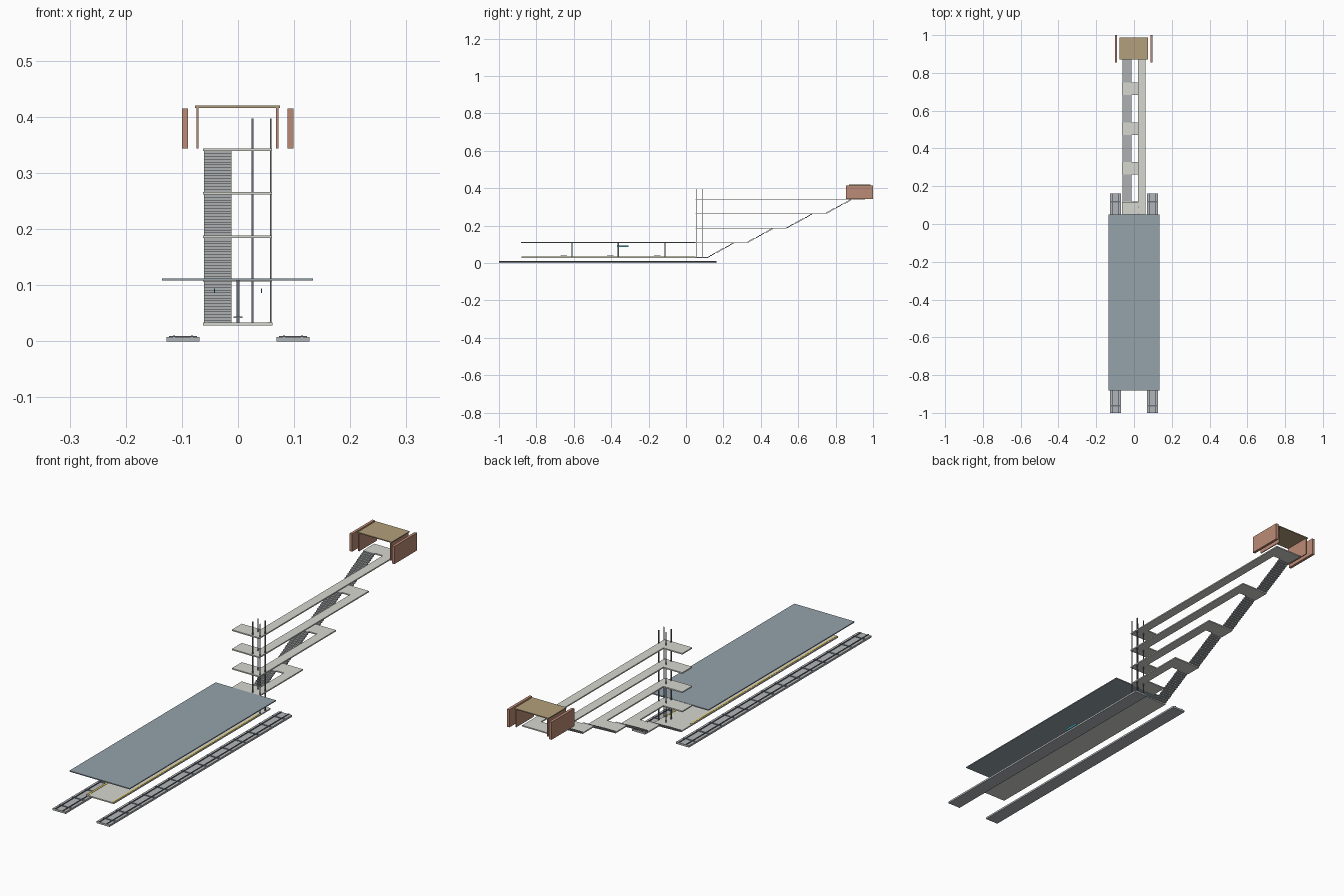
import bpy, bmesh

if "Cube" in bpy.data.objects:
    bpy.data.objects.remove(bpy.data.objects["Cube"])

def material(name, r, g, b):
    m = bpy.data.materials.new(name)
    m.diffuse_color = (r, g, b, 1)
    m.use_nodes = True
    m.node_tree.nodes["Principled BSDF"].inputs["Base Color"].default_value = m.diffuse_color
    return m

concrete = material("concrete", .68, .68, .64)
stone = material("stair_grey", .42, .44, .45)
ballast = material("ballast", .45, .47, .48)
steel = material("dark_steel", .15, .17, .20)
slate = material("canopy_slate", .30, .36, .41)
yellow = material("safety_yellow", .85, .65, .10)
teal = material("sign_teal", .05, .42, .48)
brick = material("brick", .50, .26, .18)
tan = material("roof_tan", .45, .35, .20)

def finish(name, bm, mat):
    bmesh.ops.recalc_face_normals(bm, faces=bm.faces[:])
    me = bpy.data.meshes.new(name)
    bm.to_mesh(me)
    bm.free()
    me.materials.append(mat)
    ob = bpy.data.objects.new(name, me)
    bpy.context.collection.objects.link(ob)
    return ob

def boxes(name, items, mat):
    """One object from boxes given as (x0, x1, y0, y1, z0, z1)."""
    bm = bmesh.new()
    for x0, x1, y0, y1, z0, z1 in items:
        vs = bmesh.ops.create_cube(bm, size=1)["verts"]
        for v in vs:
            v.co.x = x1 if v.co.x > 0 else x0
            v.co.y = y1 if v.co.y > 0 else y0
            v.co.z = z1 if v.co.z > 0 else z0
    return finish(name, bm, mat)

def slab(name, outline, top, thick, mat):
    """Flat plate from an outline in plan, extruded down."""
    bm = bmesh.new()
    f = bm.faces.new([bm.verts.new((x, y, top)) for x, y in outline])
    r = bmesh.ops.extrude_face_region(bm, geom=[f])
    for v in r["geom"]:
        if isinstance(v, bmesh.types.BMVert):
            v.co.z -= thick
    return finish(name, bm, mat)

BASE, RISE, T = .0335, .0776, .005   # platform top, storey height, slab thickness

# Two tracks with sleepers and rails
for side, s in (("left", -1), ("right", 1)):
    c = .098 * s
    boxes(side + "_track_bed", [(c - .029, c + .029, -1, .162, 0, .0075)], ballast)
    boxes(side + "_sleepers", [(c - .025, c + .025, -.965 + i * .083, -.957 + i * .083, .0075, .009)
                               for i in range(14)], steel)
    boxes(side + "_rails", [(c + d - .0015, c + d + .0015, -1, .162, .0075, .0105)
                            for d in (-.016, .016)], steel)

# Island platform, edge strips and canopy
boxes("platform", [(-.0625, .0615, -.88, .12, BASE - T, BASE)], concrete)
boxes("edge_strips", [(s * .056 - .003, s * .056 + .003, -.88, .05, BASE, BASE + .001)
                      for s in (-1, 1)], yellow)
boxes("canopy", [(-.135, .134, -.882, .05, .108, .112)], slate)
cols = (-.61, -.362, -.112)
boxes("canopy_columns", [(-.003, .003, y - .003, y + .003, BASE, .108) for y in cols], steel)
boxes("benches", [(-.008, .008, y - .06, y - .025, .0415, .0445) for y in cols], stone)
boxes("hanging_signs", [(s * .042 - .0008, s * .042 + .0008, -.37, -.308, .086, .094)
                        for s in (-1, 1)], teal)

# Four stair flights climbing backwards, each to a U-shaped walkway level
STEPS = 16
start = .12
for n in range(1, 5):
    end = .328 + .21 * (n - 1)
    near = end - .066
    top = BASE + RISE * n
    run, rise = (near - start) / STEPS, RISE / STEPS
    boxes(f"stair_flight_{n}", [(-.061, -.012, start + i * run, start + (i + 1) * run,
                                top - RISE + i * rise, top - RISE + (i + 1) * rise)
                               for i in range(STEPS)], stone)
    slab(f"walkway_level_{n}", [(-.0625, .05), (.0605, .05), (.0605, end), (-.0625, end),
                                (-.0625, near), (.022, near), (.022, .113), (-.0625, .113)],
         top, T, concrete)
    start = end

# Open lift shaft posts
boxes("lift_shaft_posts", [(x - .0015, x + .0015, y - .0015, y + .0015, BASE, .397)
                           for x in (.026, .0585) for y in (.057, .09)], steel)

# Entrance building at the top
FLOOR = BASE + 4 * RISE
boxes("entrance_inner_walls", [(-.074, -.070, .872, .985, FLOOR, .416),
                               (.068, .072, .872, .985, FLOOR, .416)], brick)
boxes("entrance_outer_walls", [(-.1, -.089, .855, 1, FLOOR, .415),
                               (.088, .099, .855, 1, FLOOR, .415)], brick)
boxes("entrance_roof", [(-.077, .075, .872, .987, .416, .420)], tan)
